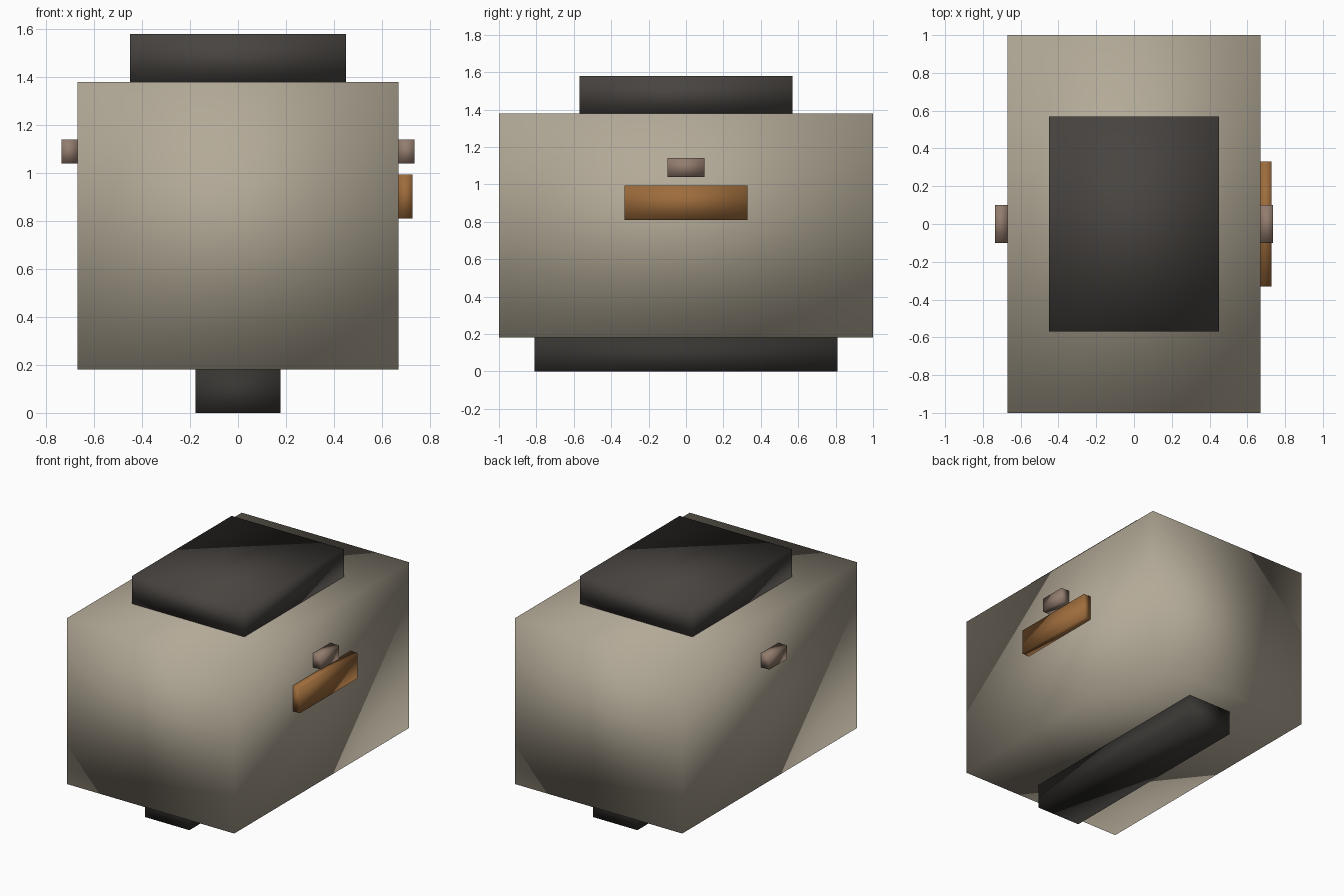
import bpy, bmesh
from mathutils import Vector

if "Cube" in bpy.data.objects:
    bpy.data.objects.remove(bpy.data.objects["Cube"])


def material(name, rgb):
    m = bpy.data.materials.new(name)
    m.diffuse_color = (*rgb, 1)
    m.use_nodes = True
    m.node_tree.nodes["Principled BSDF"].inputs["Base Color"].default_value = m.diffuse_color
    return m


def box(name, lo, hi, mat):
    """Smooth-shaded box between two opposite corners."""
    lo, hi = Vector(lo), Vector(hi)
    bm = bmesh.new()
    bmesh.ops.create_cube(bm, size=1)
    for v in bm.verts:
        v.co = (lo + hi) / 2 + v.co * (hi - lo)
    for f in bm.faces:
        f.smooth = True
    me = bpy.data.meshes.new(name)
    bm.to_mesh(me)
    bm.free()
    me.materials.append(mat)
    ob = bpy.data.objects.new(name, me)
    bpy.context.collection.objects.link(ob)
    return ob


tan = material("tan", (0.45, 0.40, 0.31))
dark = material("dark", (0.065, 0.058, 0.052))
black = material("black", (0.04, 0.037, 0.033))
orange = material("orange", (0.34, 0.15, 0.045))
metal = material("metal", (0.29, 0.20, 0.155))

# main block, top slab and bottom keel
box("body", (-0.67, -1, 0.18), (0.67, 1, 1.38), tan)
box("top_slab", (-0.45, -0.57, 1.38), (0.45, 0.57, 1.58), dark)
box("bottom_keel", (-0.178, -0.81, 0), (0.178, 0.81, 0.18), black)

# lug on each side
for side, x0, x1 in (("left", -0.737, -0.67), ("right", 0.67, 0.737)):
    box(side + "_lug", (x0, -0.1, 1.04), (x1, 0.1, 1.14), metal)

# plate on the right side only
box("side_plate", (0.67, -0.33, 0.81), (0.727, 0.33, 0.994), orange)
